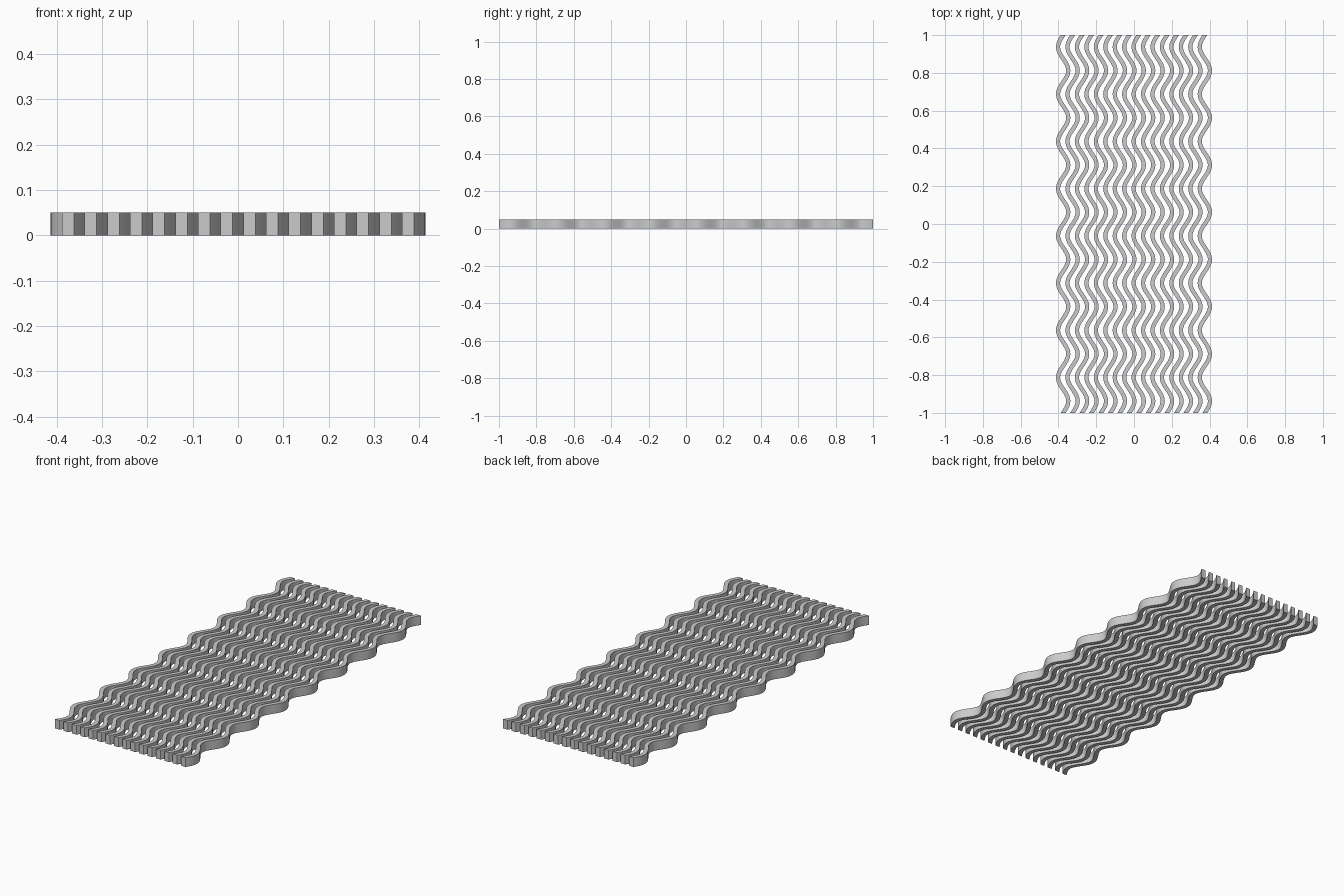
import bpy, bmesh, math
from mathutils import Vector

cube = bpy.data.objects.get("Cube")
if cube:
    bpy.data.objects.remove(cube, do_unlink=True)

COUNT, PITCH = 16, 0.05
AMP, WIDTH, HEIGHT = 0.027, 0.022, 0.05
PERIOD, STEPS = 0.25, 24

grey = bpy.data.materials.new("light grey")
grey.use_nodes = True
colour = (0.6, 0.6, 0.6, 1)
grey.diffuse_color = colour
grey.node_tree.nodes["Principled BSDF"].inputs["Base Color"].default_value = colour


def wave_section(y):
    """Left and right edge points of the wavy strip, square to its path."""
    k = math.tau / PERIOD
    centre = Vector((AMP * math.sin(k * (y + 1)), y, 0))
    slope = AMP * k * math.cos(k * (y + 1))
    side = Vector((1, -slope, 0)).normalized() * WIDTH / 2
    return centre - side, centre + side


# One wavy strip, run slightly long and then trimmed square at both ends
bm = bmesh.new()
dy = PERIOD / STEPS
steps = round(2 / dy)
rings = []
for i in range(-3, steps + 4):
    a, b = wave_section(-1 + i * dy)
    up = Vector((0, 0, HEIGHT))
    rings.append([bm.verts.new(p) for p in (a, b, b + up, a + up)])
for r, s in zip(rings, rings[1:]):
    for j in range(4):
        n = (j + 1) % 4
        bm.faces.new((r[j], r[n], s[n], s[j]))
for end in (-1, 1):
    cut = bmesh.ops.bisect_plane(
        bm, geom=bm.verts[:] + bm.edges[:] + bm.faces[:],
        plane_co=(0, end, 0), plane_no=(0, end, 0), clear_outer=True)
    edges = [e for e in cut["geom_cut"] if isinstance(e, bmesh.types.BMEdge)]
    bmesh.ops.holes_fill(bm, edges=edges, sides=0)
bmesh.ops.recalc_face_normals(bm, faces=bm.faces[:])
mesh = bpy.data.meshes.new("wavy_strip")
bm.to_mesh(mesh)
bm.free()
mesh.materials.append(grey)

# Row of identical strips
strips = []
for i in range(COUNT):
    strip = bpy.data.objects.new(f"wavy_strip_{i + 1}", mesh)
    strip.location.x = (i - (COUNT - 1) / 2) * PITCH
    bpy.context.collection.objects.link(strip)
    strips.append(strip)

# Smooth sides, crisp rims
bpy.ops.object.select_all(action='DESELECT')
strips[0].select_set(True)
bpy.context.view_layer.objects.active = strips[0]
bpy.ops.object.shade_smooth_by_angle(angle=math.radians(30))
